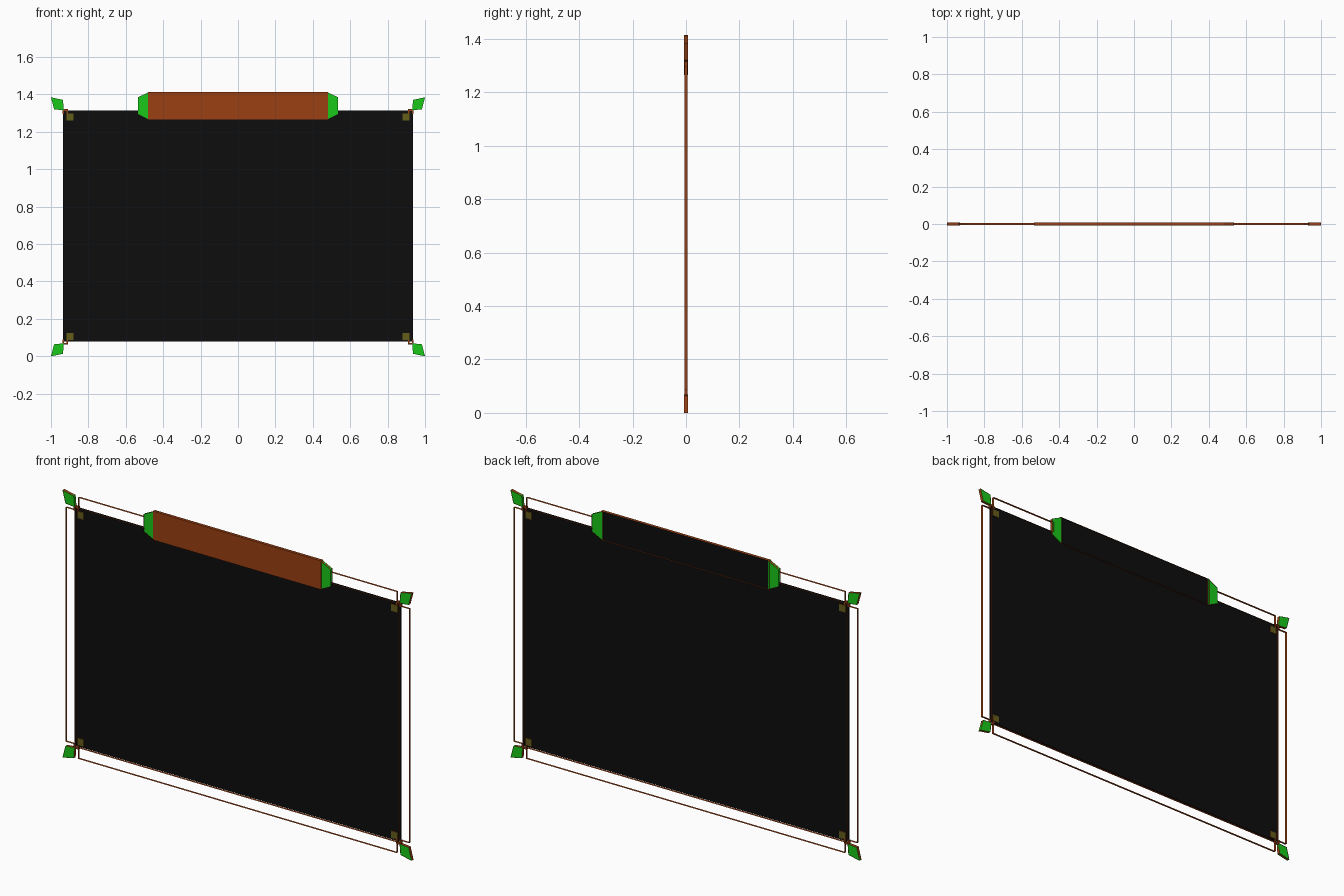
import bpy, bmesh

if "Cube" in bpy.data.objects:
    bpy.data.objects.remove(bpy.data.objects["Cube"])

MID = 0.692   # mirror height of the screen frame


def material(name, col):
    m = bpy.data.materials.new(name)
    m.diffuse_color = (*col, 1)
    m.use_nodes = True
    m.node_tree.nodes["Principled BSDF"].inputs["Base Color"].default_value = m.diffuse_color
    return m


BROWN = material("copper_brown", (0.32, 0.05, 0.006))
GREEN = material("green_glow", (0.01, 0.58, 0.01))
BLACK = material("dark_panel", (0.004, 0.004, 0.004))
OLIVE = material("olive", (0.13, 0.11, 0.01))


def plate(name, pts, y0, y1, mat, border=0.0, keep="all"):
    """Extrude an x-z outline from y0 to y1; keep the 'rim' or 'core' of an inset."""
    bm = bmesh.new()
    face = bm.faces.new([bm.verts.new((x, y0, z)) for x, z in pts])
    if border:
        rim = bmesh.ops.inset_individual(bm, faces=[face], thickness=border,
                                         use_even_offset=True)["faces"]
        drop = [face] if keep == "rim" else rim
        bmesh.ops.delete(bm, geom=drop, context="FACES")
    ext = bmesh.ops.extrude_face_region(bm, geom=bm.faces[:], use_keep_orig=True)
    for v in ext["geom"]:
        if isinstance(v, bmesh.types.BMVert):
            v.co.y = y1
    bmesh.ops.recalc_face_normals(bm, faces=bm.faces[:])
    me = bpy.data.meshes.new(name)
    bm.to_mesh(me)
    bm.free()
    me.materials.append(mat)
    ob = bpy.data.objects.new(name, me)
    bpy.context.collection.objects.link(ob)
    return ob


def rect(x0, x1, z0, z1):
    return [(x0, z0), (x1, z0), (x1, z1), (x0, z1)]


def flip(pts, sx, sz):
    """Mirror an outline drawn for the upper right corner."""
    return [(sx * x, z if sz > 0 else 2 * MID - z) for x, z in pts]


# dark screen
plate("screen", rect(-0.935, 0.935, 0.078, 1.315), -0.002, 0.002, BLACK)

# hollow bars along the sides, bottom and top
T = 0.0065
for sx, side in ((-1, "left"), (1, "right")):
    plate(side + "_rail", flip(rect(0.929, 0.985, 0.086, 1.298), sx, 1),
          -T, T, BROWN, 0.012, "rim")
    plate(side + "_top_rail", flip(rect(0.525, 0.913, 1.312, 1.368), sx, 1),
          -T, T, BROWN, 0.012, "rim")
plate("bottom_rail", rect(-0.913, 0.913, 0.016, 0.072), -T, T, BROWN, 0.012, "rim")

# corner pieces
CORNER = [(1.0, 1.384), (0.936, 1.371), (0.931, 1.315), (0.983, 1.32)]
for sx, a in ((-1, "left"), (1, "right")):
    for sz, b in ((-1, "bottom"), (1, "top")):
        tag = f"{b}_{a}"
        c = flip(CORNER, sx, sz)
        plate("corner_frame_" + tag, c, -0.008, 0.008, BROWN, 0.010, "rim")
        plate("corner_gem_" + tag, c, -0.006, 0.006, GREEN, 0.010, "core")
        # little square stud on the screen
        s = flip(rect(0.88, 0.917, 1.261, 1.298), sx, sz)
        plate("stud_frame_" + tag, s, -0.006, 0.006, BROWN, 0.011, "rim")
        plate("stud_centre_" + tag, s, -0.005, 0.005, OLIVE, 0.011, "core")
        # crossing strips joining stud, rails and corner
        plate("cross_upright_" + tag, flip(rect(0.929, 0.938, 1.295, 1.318), sx, sz),
              -0.005, 0.005, BROWN)
        plate("cross_inner_" + tag, flip(rect(0.909, 0.917, 1.29, 1.318), sx, sz),
              -0.005, 0.005, BROWN)
        plate("cross_level_" + tag, flip(rect(0.91, 0.935, 1.312, 1.321), sx, sz),
              -0.005, 0.005, BROWN)

# title plaque: centre frame, brown front, dark back
BODY = rect(-0.482, 0.482, 1.265, 1.414)
plate("plaque_frame", BODY, -0.008, 0.008, BROWN, 0.010, "rim")
plate("plaque_front", BODY, -0.008, -0.004, BROWN, 0.010, "core")
plate("plaque_back", BODY, 0.0, 0.003, BLACK, 0.010, "core")

# tapered plaque ends with green inserts
END = [(0.474, 1.265), (0.535, 1.295), (0.535, 1.384), (0.474, 1.414)]
for sx, a in ((-1, "left"), (1, "right")):
    e = flip(END, sx, 1)
    plate("plaque_end_frame_" + a, e, -0.0078, 0.0078, BROWN, 0.009, "rim")
    plate("plaque_end_gem_" + a, e, -0.006, 0.006, GREEN, 0.009, "core")
